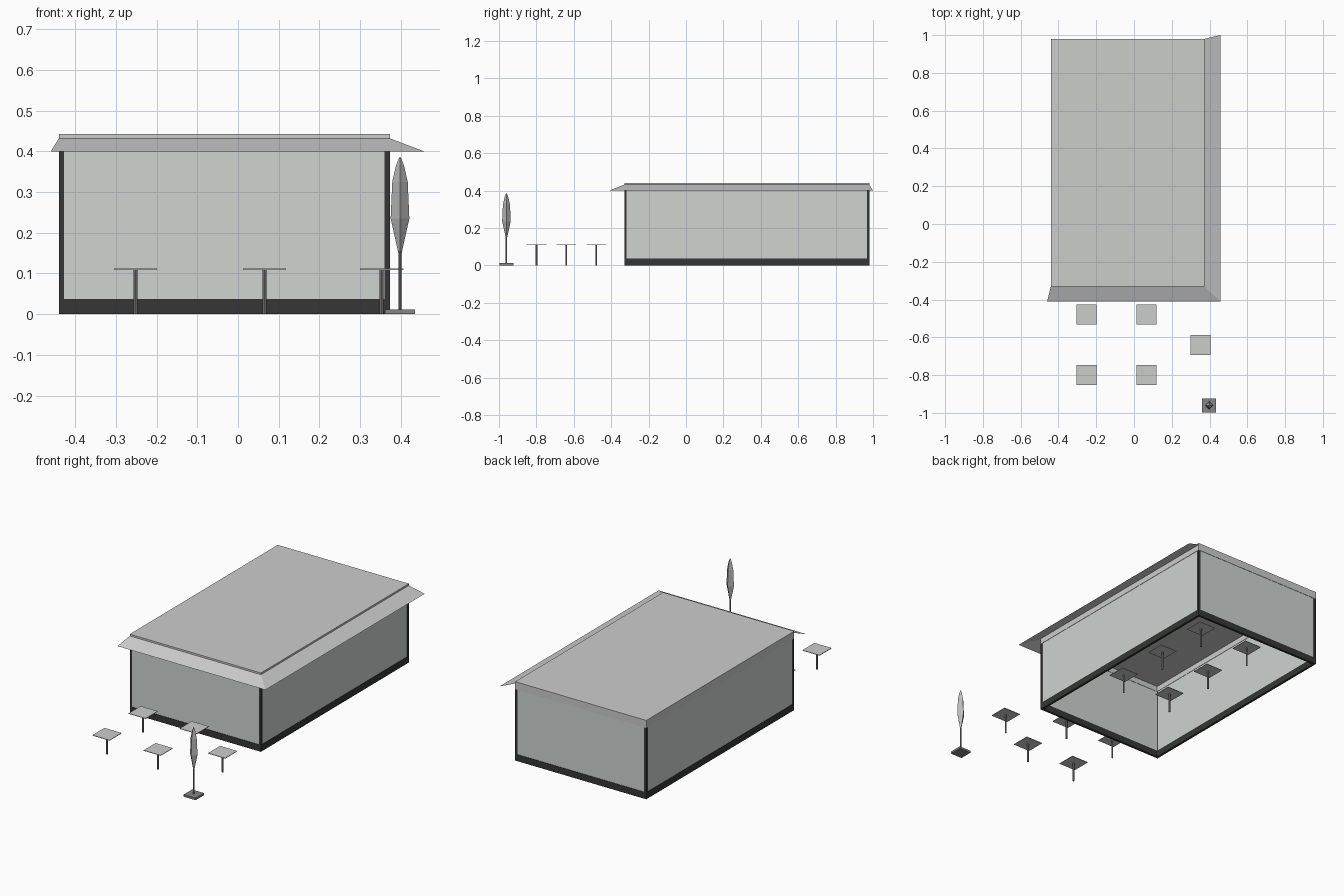
import bpy, bmesh
from math import pi, cos, sin

if "Cube" in bpy.data.objects:
    bpy.data.objects.remove(bpy.data.objects["Cube"])


def material(name, color):
    m = bpy.data.materials.new(name)
    m.use_nodes = True
    m.diffuse_color = (*color, 1)
    m.node_tree.nodes["Principled BSDF"].inputs["Base Color"].default_value = (*color, 1)
    return m


ROOF = material("pale grey", (0.6, 0.61, 0.6))
GLASS = material("pale green grey glass", (0.62, 0.66, 0.64))
FRAME = material("charcoal", (0.035, 0.037, 0.035))
METAL = material("mid grey metal", (0.24, 0.24, 0.24))
LEAF = material("leaf grey", (0.5, 0.5, 0.5))


def finish(name, bm, mat):
    bmesh.ops.recalc_face_normals(bm, faces=bm.faces)
    mesh = bpy.data.meshes.new(name)
    bm.to_mesh(mesh)
    bm.free()
    mesh.materials.append(mat)
    ob = bpy.data.objects.new(name, mesh)
    bpy.context.collection.objects.link(ob)
    return ob


def box(name, x0, x1, y0, y1, z0, z1, mat):
    bm = bmesh.new()
    bmesh.ops.create_cube(bm, size=1)
    for v in bm.verts:
        v.co = (x1 if v.co.x > 0 else x0, y1 if v.co.y > 0 else y0, z1 if v.co.z > 0 else z0)
    return finish(name, bm, mat)


def lathe(name, x, y, profile, sides, mat):
    # stack of regular rings given as (radius, height)
    bm = bmesh.new()
    rings = [[bm.verts.new((x + r * cos(2 * pi * i / sides), y + r * sin(2 * pi * i / sides), z))
              for i in range(sides)] for r, z in profile]
    for a, b in zip(rings, rings[1:]):
        for i in range(sides):
            j = (i + 1) % sides
            bm.faces.new((a[i], a[j], b[j], b[i]))
    bm.faces.new(rings[0])
    bm.faces.new(rings[-1])
    return finish(name, bm, mat)


# Building footprint and levels
X0, X1, Y0, Y1 = -0.44, 0.373, -0.33, 0.98
BASE, EAVE, DECK, TOP = 0.037, 0.4, 0.431, 0.442
T = 0.013


def wall_ring(name, inset, thick, z0, z1, mat):
    a, b, c, d = X0 + inset, X1 - inset, Y0 + inset, Y1 - inset
    box(name + "_front", a, b, c, c + thick, z0, z1, mat)
    box(name + "_back", a, b, d - thick, d, z0, z1, mat)
    box(name + "_right", a, a + thick, c + thick, d - thick, z0, z1, mat)
    box(name + "_left", b - thick, b, c + thick, d - thick, z0, z1, mat)


# Plinth, glazing and the fascia under the roof
wall_ring("plinth", 0, T, 0, BASE, FRAME)
wall_ring("glass_wall", 0.002, 0.009, BASE, EAVE, GLASS)
wall_ring("fascia", 0, T, EAVE, DECK, ROOF)

# Corner posts
for x in (X0, X1 - T):
    for y in (Y0, Y1 - T):
        box("corner_post", x, x + T, y, y + T, BASE, EAVE, FRAME)

# Roof slab
box("roof_slab", X0, X1, Y0, Y1, DECK, TOP, ROOF)

# Sloping canopy along the front and the left side
bm = bmesh.new()
inner = [(X0, Y0), (X1, Y0), (X1, Y1)]
outer = [(-0.46, -0.41), (0.457, -0.41), (0.457, 1.0)]
iv = [bm.verts.new((x, y, DECK + 0.001)) for x, y in inner]
ov = [bm.verts.new((x, y, EAVE)) for x, y in outer]
for i in range(2):
    bm.faces.new((ov[i], ov[i + 1], iv[i + 1], iv[i]))
finish("canopy", bm, ROOF)

# Tables on the terrace and indoors
spots = [(x, y) for x in (-0.252, 0.065) for y in (-0.8, -0.48)] + [(0.353, -0.64)]
spots += [(x, 0.09 + 0.32 * i) for x in (-0.17, 0.147) for i in range(3)]
for x, y in spots:
    h = 0.053
    box("table_top", x - h, x + h, y - h, y + h, 0.109, 0.112, ROOF)
    lathe("table_leg", x, y, [(0.005, 0), (0.005, 0.109)], 8, METAL)

# Slim tree on a square foot
TX, TY = 0.398, -0.96
box("tree_foot", TX - 0.037, TX + 0.037, TY - 0.037, TY + 0.037, 0, 0.012, METAL)
lathe("tree_trunk", TX, TY, [(0.004, 0.012), (0.004, 0.16)], 8, METAL)
lathe("tree_crown", TX, TY, [(0.004, 0.15), (0.023, 0.235), (0.019, 0.325),
                             (0.01, 0.365), (0.002, 0.385)], 4, LEAF)
